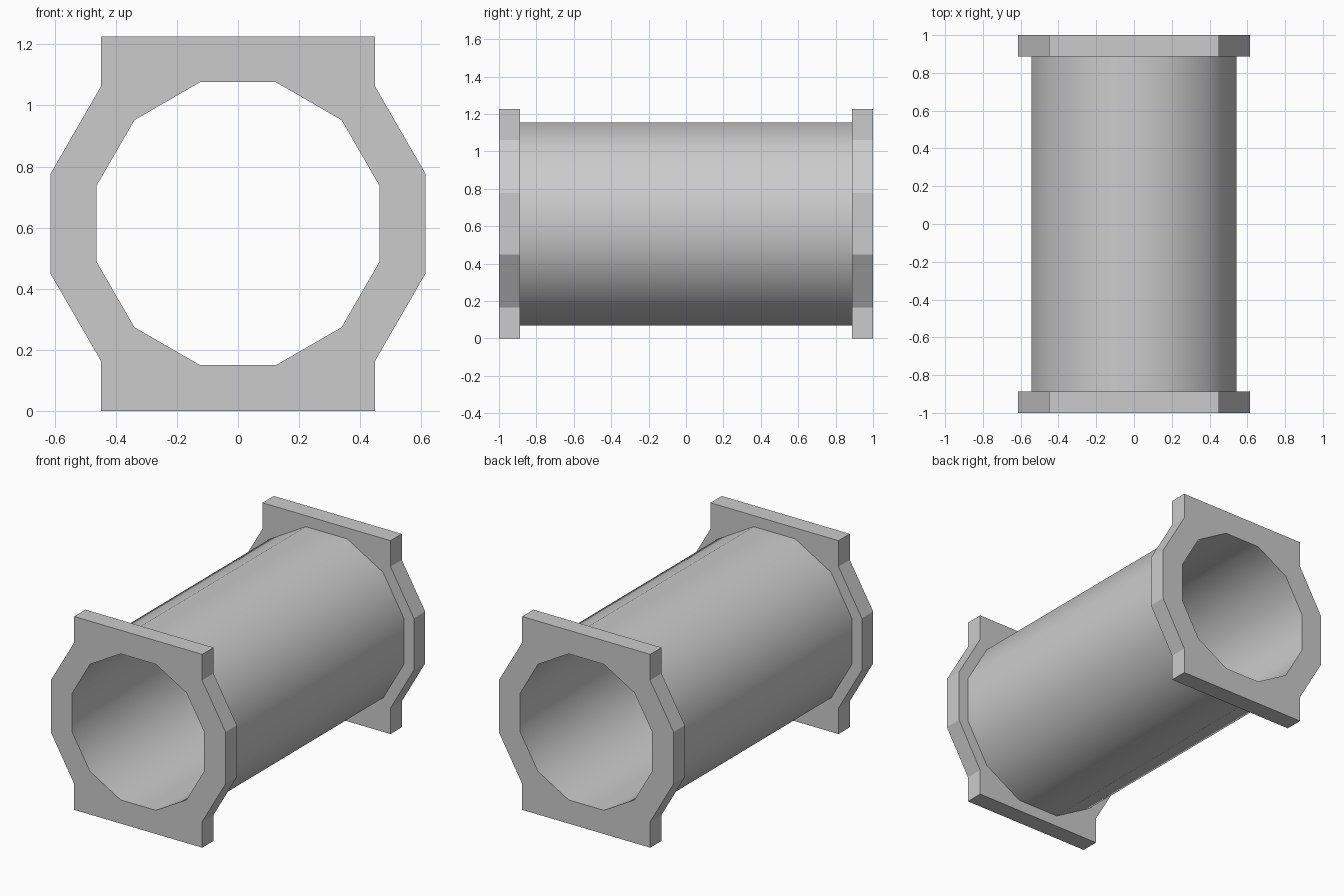
import bpy, bmesh
from math import cos, sin, pi

if "Cube" in bpy.data.objects:
    bpy.data.objects.remove(bpy.data.objects["Cube"])

CZ = 0.613          # height of the pipe axis
END, STEP = 1.0, 0.887   # outer and inner face of each flange along y


def dodecagon(apothem):
    r = apothem / cos(pi / 12)
    return [(r * cos(pi / 12 + i * pi / 6), r * sin(pi / 12 + i * pi / 6)) for i in range(12)]


bore = dodecagon(0.463)
wall = dodecagon(0.543)

# Flange outline: dodecagon sides with square top and bottom feet
flange = dodecagon(0.613)
for i, sx, sz in ((2, 1, 1), (3, -1, 1), (8, -1, -1), (9, 1, -1)):
    flange[i] = (sx * 0.449, sz * 0.613)

# Closed loft: front flange, pipe wall, back flange, then back through the bore
sections = [(bore, -END), (flange, -END), (flange, -STEP), (wall, -STEP),
            (wall, STEP), (flange, STEP), (flange, END), (bore, END)]
SMOOTH = {3, 7}     # pipe wall and bore spans

bm = bmesh.new()
loops = [[bm.verts.new((x, y, z + CZ)) for x, z in pts] for pts, y in sections]
for k, a in enumerate(loops):
    b = loops[(k + 1) % len(loops)]
    for i in range(12):
        j = (i + 1) % 12
        face = bm.faces.new((a[i], a[j], b[j], b[i]))
        face.smooth = k in SMOOTH
bmesh.ops.recalc_face_normals(bm, faces=bm.faces[:])

# Keep the rims crisp
for e in bm.edges:
    e.smooth = all(f.smooth for f in e.link_faces)

mesh = bpy.data.meshes.new("flanged_pipe")
bm.to_mesh(mesh)
bm.free()
bpy.context.collection.objects.link(bpy.data.objects.new("flanged_pipe", mesh))
